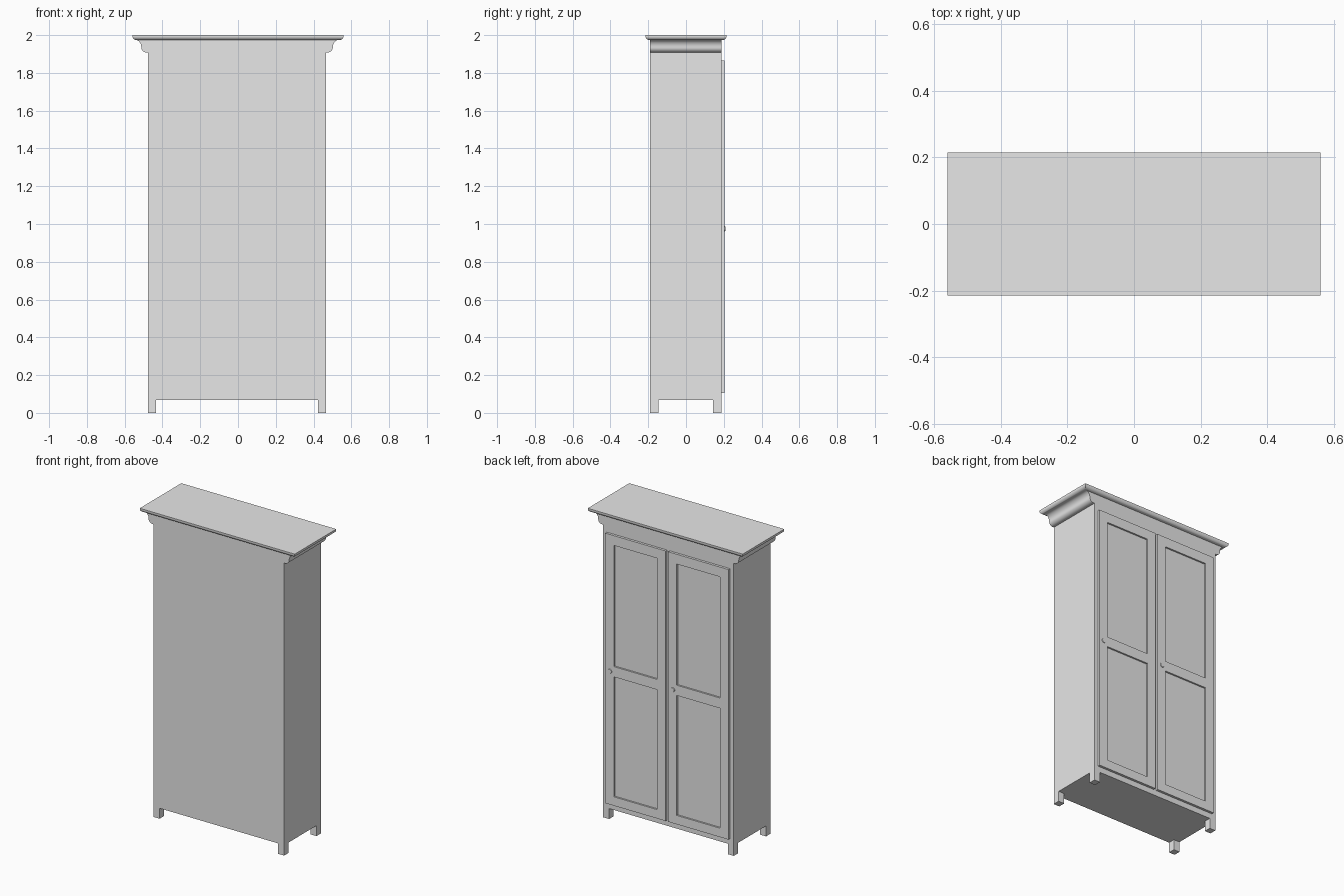
import bpy, bmesh, math

cube = bpy.data.objects.get("Cube")
if cube:
    bpy.data.objects.remove(cube)

grey = bpy.data.materials.new("plain grey")
grey.use_nodes = True
colour = (0.8, 0.8, 0.8, 1)
grey.diffuse_color = colour
grey.node_tree.nodes["Principled BSDF"].inputs["Base Color"].default_value = colour

MID = -0.005          # middle of the carcass
HALF = 0.471          # half its width
BACK, FACE = -0.19, 0.188
DOOR_Y = 0.204
BASE, SLAB = 0.068, 1.974


def finish(name, bm, smooth=False):
    bmesh.ops.recalc_face_normals(bm, faces=bm.faces)
    mesh = bpy.data.meshes.new(name)
    bm.to_mesh(mesh)
    bm.free()
    mesh.materials.append(grey)
    obj = bpy.data.objects.new(name, mesh)
    bpy.context.collection.objects.link(obj)
    if smooth:
        bpy.ops.object.select_all(action='DESELECT')
        obj.select_set(True)
        bpy.context.view_layer.objects.active = obj
        bpy.ops.object.shade_smooth_by_angle(angle=math.radians(35))
    return obj


def add_box(bm, x0, x1, y0, y1, z0, z1):
    verts = bmesh.ops.create_cube(bm, size=1)["verts"]
    for v in verts:
        v.co = (x1 if v.co.x > 0 else x0, y1 if v.co.y > 0 else y0,
                z1 if v.co.z > 0 else z0)


def arc(cx, cz, rx, rz, start, end, steps=8):
    angles = [math.radians(start + (end - start) * i / steps) for i in range(steps + 1)]
    return [(cx + rx * math.cos(a), cz + rz * math.sin(a)) for a in angles]


# Carcass with the ogee moulding on both sides, as one extruded outline
side = [(HALF, BASE), (HALF, 1.908)]
side += arc(HALF + 0.008, 1.936, 0.028, 0.028, -90, 0)
side += arc(HALF + 0.066, 1.936, 0.030, SLAB - 1.936, 180, 90)
outline = [(MID + x, z) for x, z in side] + [(MID - x, z) for x, z in reversed(side)]
bm = bmesh.new()
back = bm.faces.new([bm.verts.new((x, BACK, z)) for x, z in outline])
new = bmesh.ops.extrude_face_region(bm, geom=[back])["geom"]
bmesh.ops.translate(bm, vec=(0, FACE - BACK, 0),
                    verts=[g for g in new if isinstance(g, bmesh.types.BMVert)])
if not any(abs(f.calc_center_median().y - BACK) < 1e-4 for f in bm.faces):
    bm.faces.new([v for v in bm.verts if abs(v.co.y - BACK) < 1e-4])
finish("carcass", bm, True)

# Four square feet
for sx, xname in ((-1, "right"), (1, "left")):
    for yname, y0 in (("front", BACK), ("back", FACE - 0.045)):
        bm = bmesh.new()
        x = sorted((MID + sx * HALF, MID + sx * (HALF - 0.043)))
        add_box(bm, x[0], x[1], y0, y0 + 0.045, 0, BASE)
        finish(f"{yname}_{xname}_foot", bm)

# Top board with a rounded lower edge, lofted from rectangular rings
rings = [(0, 2.0), (0, 1.994)]
rings += [(0.022 - x, z) for x, z in arc(0, 1.994, 0.022, 0.02, 0, -90)[1:]]
bm = bmesh.new()
loops = []
for inset, z in rings:
    x, y = 0.559 - inset, 0.214 - inset
    loops.append([bm.verts.new((a * x, b * y, z))
                  for a, b in ((-1, -1), (1, -1), (1, 1), (-1, 1))])
for upper, lower in zip(loops, loops[1:]):
    for i in range(4):
        j = (i + 1) % 4
        bm.faces.new((upper[i], upper[j], lower[j], lower[i]))
bm.faces.new(loops[0])
bm.faces.new(loops[-1])
finish("top_board", bm, True)

# Two doors: stiles, rails, recessed panels and a small round pull
BOTTOM, TOP, STILE = 0.105, 1.866, 0.062
for name, x0, x1 in (("left_door", 0.004, 0.44), ("right_door", -0.45, -0.014)):
    bm = bmesh.new()
    for a, b in ((x0, x0 + STILE), (x1 - STILE, x1)):
        add_box(bm, a, b, FACE, DOOR_Y, BOTTOM, TOP)
    inner = (x0 + STILE, x1 - STILE)
    for z0, z1 in ((BOTTOM, 0.163), (0.945, 1.012), (1.802, TOP)):
        add_box(bm, *inner, FACE, DOOR_Y, z0, z1)
    finish(name + "_frame", bm)
    bm = bmesh.new()
    for z0, z1 in ((0.163, 0.945), (1.012, 1.802)):
        add_box(bm, *inner, FACE, DOOR_Y - 0.011, z0, z1)
    finish(name + "_panels", bm)

    bm = bmesh.new()
    bmesh.ops.create_cone(bm, cap_ends=True, segments=20, radius1=0.016,
                          radius2=0.013, depth=0.008)
    pull = finish(name + "_pull", bm, True)
    pull.rotation_euler.x = -math.pi / 2
    pull.location = (x1 - 0.034, DOOR_Y, 0.975)
